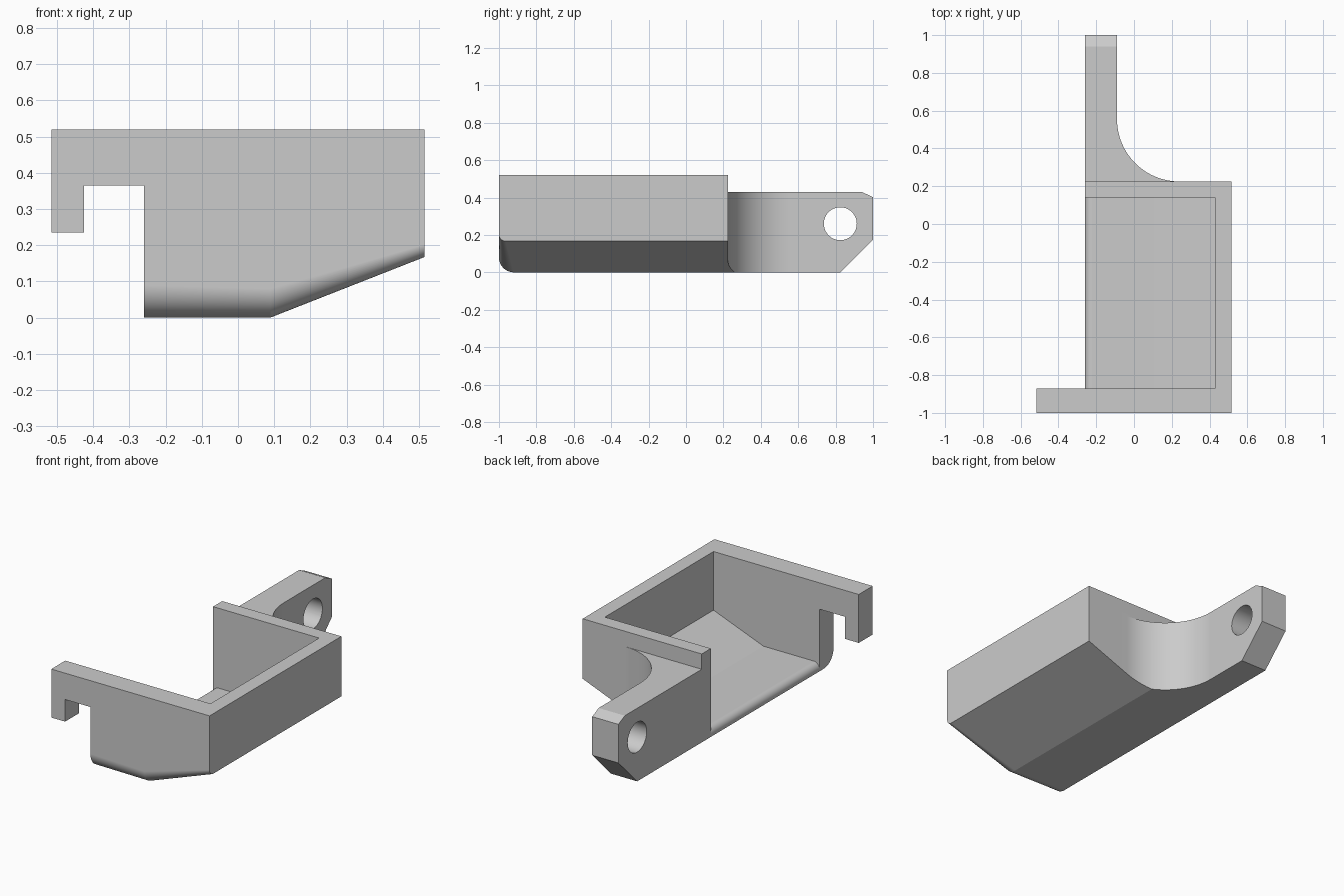
import bpy, bmesh, math
from mathutils import Vector

if "Cube" in bpy.data.objects:
    bpy.data.objects.remove(bpy.data.objects["Cube"], do_unlink=True)

grey = bpy.data.materials.new("light_grey")
grey.use_nodes = True
colour = (0.6, 0.6, 0.6, 1)
grey.diffuse_color = colour
grey.node_tree.nodes["Principled BSDF"].inputs["Base Color"].default_value = colour


def loft(name, rings):
    """Solid through matching closed rings of points, capped at both ends."""
    bm = bmesh.new()
    loops = [[bm.verts.new(p) for p in ring] for ring in rings]
    for a, b in zip(loops, loops[1:]):
        for i in range(len(a)):
            j = (i + 1) % len(a)
            bm.faces.new((a[i], a[j], b[j], b[i]))
    bm.faces.new(loops[0])
    bm.faces.new(loops[-1])
    bmesh.ops.recalc_face_normals(bm, faces=bm.faces)
    mesh = bpy.data.meshes.new(name)
    bm.to_mesh(mesh)
    bm.free()
    obj = bpy.data.objects.new(name, mesh)
    bpy.context.collection.objects.link(obj)
    mesh.materials.append(grey)
    return obj


def prism(name, profile, axis, low, high):
    """Extrude a 2D profile along the given axis."""
    def place(p, d):
        v = list(p)
        v.insert(axis, d)
        return Vector(v)
    return loft(name, [[place(p, d) for p in profile] for d in (low, high)])


def arc(cx, cy, r, start, end, steps=16):
    angles = [math.radians(start + (end - start) * i / steps) for i in range(steps + 1)]
    return [(cx + r * math.cos(a), cy + r * math.sin(a)) for a in angles]


def boolean(target, other, operation):
    """Apply a boolean and discard the second solid."""
    mod = target.modifiers.new("cut", 'BOOLEAN')
    mod.operation, mod.object, mod.solver = operation, other, 'EXACT'
    bpy.context.view_layer.objects.active = target
    bpy.ops.object.modifier_apply(modifier=mod.name)
    bpy.data.objects.remove(other, do_unlink=True)


X, Y, Z = 0, 1, 2
LEFT, RIGHT, FRONT, BACK, TOP = -0.26, 0.515, -1.0, 0.225, 0.52
BEND, RISE = 0.09, 0.167

# Tray shell: rounded front bottom edge, underside rising to one side
sections = []
for x, z, r in ((LEFT, 0, 0.09), (BEND, 0, 0.08), (RIGHT, RISE, 0.035)):
    outline = [(BACK, TOP), (BACK, z)] + arc(FRONT + r, z + r, r, 270, 180) + [(FRONT, TOP)]
    sections.append([Vector((x, y, h)) for y, h in outline])
tray = loft("tray", sections)

# Open-sided cavity with a rounded lip at the floor edge
cavity = ([(-0.4, 0.012), (LEFT, 0.012)] + arc(LEFT + 0.038, 0.012, 0.038, 180, 90)
          + [(0.105, 0.05), (0.43, 0.175), (0.43, 0.7), (-0.4, 0.7)])
boolean(tray, prism("cavity_cutter", cavity, Y, -0.87, 0.14), 'DIFFERENCE')

# Hook reaching out from the front wall
hook = [(LEFT, TOP), (-0.515, TOP), (-0.515, 0.235), (-0.425, 0.235),
        (-0.425, 0.365), (LEFT, 0.365)]
boolean(tray, prism("hook", hook, Y, FRONT, -0.87), 'UNION')

# Rear arm blending into the back wall with a concave curve
plan = [(LEFT, BACK), (LEFT, 1), (-0.09, 1)] + arc(0.24, 0.555, 0.33, 180, 270, 24)
arm = prism("arm", plan, Z, 0, 0.43)
side = [(0, 0), (0.825, 0), (1, 0.175), (1, 0.402), (0.94, 0.43), (0.9, 0.6), (0, 0.6)]
boolean(arm, prism("side_cutter", side, X, -1, 1), 'INTERSECT')
slope = [(BEND, 0), (RIGHT, RISE), (RIGHT, -0.2), (BEND, -0.2)]
boolean(arm, prism("slope_cutter", slope, Y, 0, 1.2), 'DIFFERENCE')
hole = arc(0.825, 0.26, 0.088, 0, 360, 48)[:-1]
boolean(arm, prism("hole_cutter", hole, X, -1, 1), 'DIFFERENCE')
boolean(tray, arm, 'UNION')

# Smooth the rounds while keeping real edges crisp
tray.name = "bracket_tray"
bpy.ops.object.select_all(action='DESELECT')
tray.select_set(True)
bpy.context.view_layer.objects.active = tray
bpy.ops.object.shade_smooth_by_angle(angle=math.radians(15))
weighted = tray.modifiers.new("weighted_normals", 'WEIGHTED_NORMAL')
weighted.keep_sharp = True
